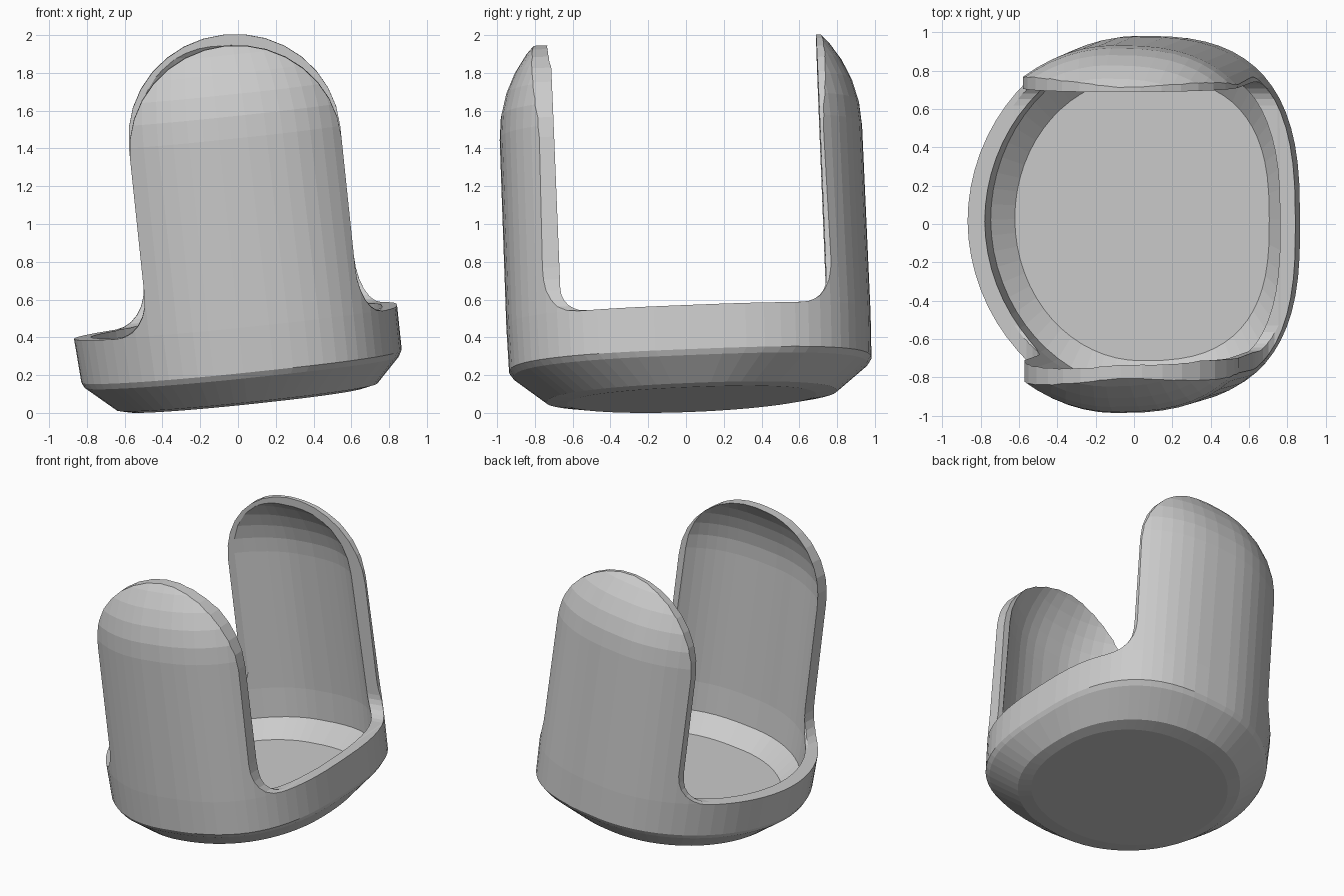
import bpy, bmesh, math
from mathutils import Matrix, Vector

if "Cube" in bpy.data.objects:
    bpy.data.objects.remove(bpy.data.objects["Cube"])

SEG = 64
grey = bpy.data.materials.new("light_grey")
grey.diffuse_color = (0.6, 0.6, 0.6, 1)
grey.use_nodes = True
grey.node_tree.nodes["Principled BSDF"].inputs["Base Color"].default_value = grey.diffuse_color


def make(name, bm):
    bmesh.ops.recalc_face_normals(bm, faces=bm.faces)
    me = bpy.data.meshes.new(name)
    bm.to_mesh(me)
    bm.free()
    me.materials.append(grey)
    ob = bpy.data.objects.new(name, me)
    bpy.context.collection.objects.link(ob)
    return ob


def loft(name, rings):
    """Stack of rings: (height, left radius, right radius, depth, left power, right power)."""
    bm = bmesh.new()
    loops = []
    for z, left, right, depth, nl, nr in rings:
        loop = []
        for i in range(SEG):
            t = 2 * math.pi * i / SEG
            c, s = math.cos(t), math.sin(t)
            r, n = (right, nr) if c > 0 else (left, nl)
            x = math.copysign(abs(c) ** (2 / n), c) * r
            y = math.copysign(abs(s) ** (2 / n), s) * depth
            loop.append(bm.verts.new((x, y, z)))
        loops.append(loop)
    for a, b in zip(loops, loops[1:]):
        for i in range(SEG):
            j = (i + 1) % SEG
            bm.faces.new((a[i], a[j], b[j], b[i]))
    bm.faces.new(loops[0])
    bm.faces.new(loops[-1])
    return make(name, bm)


def dome(top, height, left, right, depth):
    """Rings of the rounded upper end."""
    rings = []
    for i in range(1, 10):
        h = (top - 1.42) * math.sin(math.pi / 2 * i / 9)
        s = math.sqrt(1 - (h / height) ** 2)
        rings.append((1.42 + h, left * s, right * s, depth * s, 1.95, 2.7))
    return rings


def prism(name, points, offset):
    """Extrude a closed outline by the offset."""
    bm = bmesh.new()
    face = bm.faces.new([bm.verts.new(p) for p in points])
    ext = bmesh.ops.extrude_face_region(bm, geom=[face])["geom"]
    bmesh.ops.translate(bm, vec=offset,
                        verts=[v for v in ext if isinstance(v, bmesh.types.BMVert)])
    return make(name, bm)


def combine(ob, tool, operation):
    mod = ob.modifiers.new("cut", "BOOLEAN")
    mod.object = tool
    mod.operation = operation
    mod.solver = "EXACT"
    bpy.context.view_layer.objects.active = ob
    bpy.ops.object.modifier_apply(modifier=mod.name)
    bpy.data.objects.remove(tool)


# Outer body: chamfered base, straight wall, domed top
shell = loft("cup_with_two_tabs", [
    (0.0, 0.63, 0.63, 0.66, 2.0, 2.3),
    (0.015, 0.69, 0.70, 0.77, 2.0, 2.3),
    (0.15, 0.845, 0.83, 0.94, 1.95, 2.7),
    (0.18, 0.86, 0.845, 0.96, 1.95, 2.8),
    (0.42, 0.875, 0.845, 0.965, 1.95, 2.8),
    (1.42, 0.87, 0.845, 0.96, 1.95, 2.7),
] + dome(2.1, 0.80, 0.87, 0.845, 0.96))

# Hollow inside with sloped floor edge
cavity = loft("cavity", [
    (0.10, 0.66, 0.675, 0.74, 2.0, 2.7),
    (0.21, 0.775, 0.76, 0.875, 1.95, 2.8),
    (0.42, 0.785, 0.765, 0.885, 1.95, 2.8),
    (1.42, 0.785, 0.765, 0.88, 1.95, 2.7),
] + dome(2.02, 0.785, 0.785, 0.765, 0.88))
combine(shell, cavity, "DIFFERENCE")

# Front outline: low rim, filleted corners and a round-topped arch for the tabs
LEFT, RIGHT, RIM, SPRING, TOP = -0.48, 0.645, 0.415, 1.36, 1.905
mid, half = (LEFT + RIGHT) / 2, (RIGHT - LEFT) / 2
profile = [(-1.5, -0.5), (1.5, -0.5), (1.5, RIM)]
for k in range(7):
    a = math.radians(15 * k)
    profile.append((RIGHT + 0.12 * (1 - math.sin(a)), RIM + 0.25 * (1 - math.cos(a))))
for k in range(17):
    a = math.pi * k / 16
    profile.append((mid + half * math.cos(a), SPRING + (TOP - SPRING) * math.sin(a)))
for k in range(6, -1, -1):
    a = math.radians(15 * k)
    profile.append((LEFT - 0.17 * (1 - math.sin(a)), RIM + 0.21 * (1 - math.cos(a))))
profile.append((-1.5, RIM))
combine(shell, prism("outline", [(x, -1.5, z) for x, z in profile], (0, 3, 0)), "INTERSECT")

# U-shaped slot from side to side that trims the inner edges of the tabs
FRONT, BACK, LOW, R = -0.674, 0.735, 0.418, 0.13
slot = [(BACK, 2.4), (FRONT, 2.4)]
for cy, a0 in ((FRONT + R, 180), (BACK - R, 270)):
    for k in range(7):
        a = math.radians(a0 + 15 * k)
        slot.append((cy + R * math.cos(a), LOW + R + R * math.sin(a)))
combine(shell, prism("slot", [(-1.5, y, z) for y, z in slot], (3, 0, 0)), "DIFFERENCE")

# Slight lean to the left and front, then settle on the ground
tilt = Matrix.Rotation(math.radians(-6), 4, "Y") @ Matrix.Rotation(math.radians(2.3), 4, "X")
shell.data.transform(Matrix.Translation((0.045, 0.03, 0)) @ tilt)
low = min(v.co.z for v in shell.data.vertices)
shell.data.transform(Matrix.Translation(Vector((0, 0, -low))))
